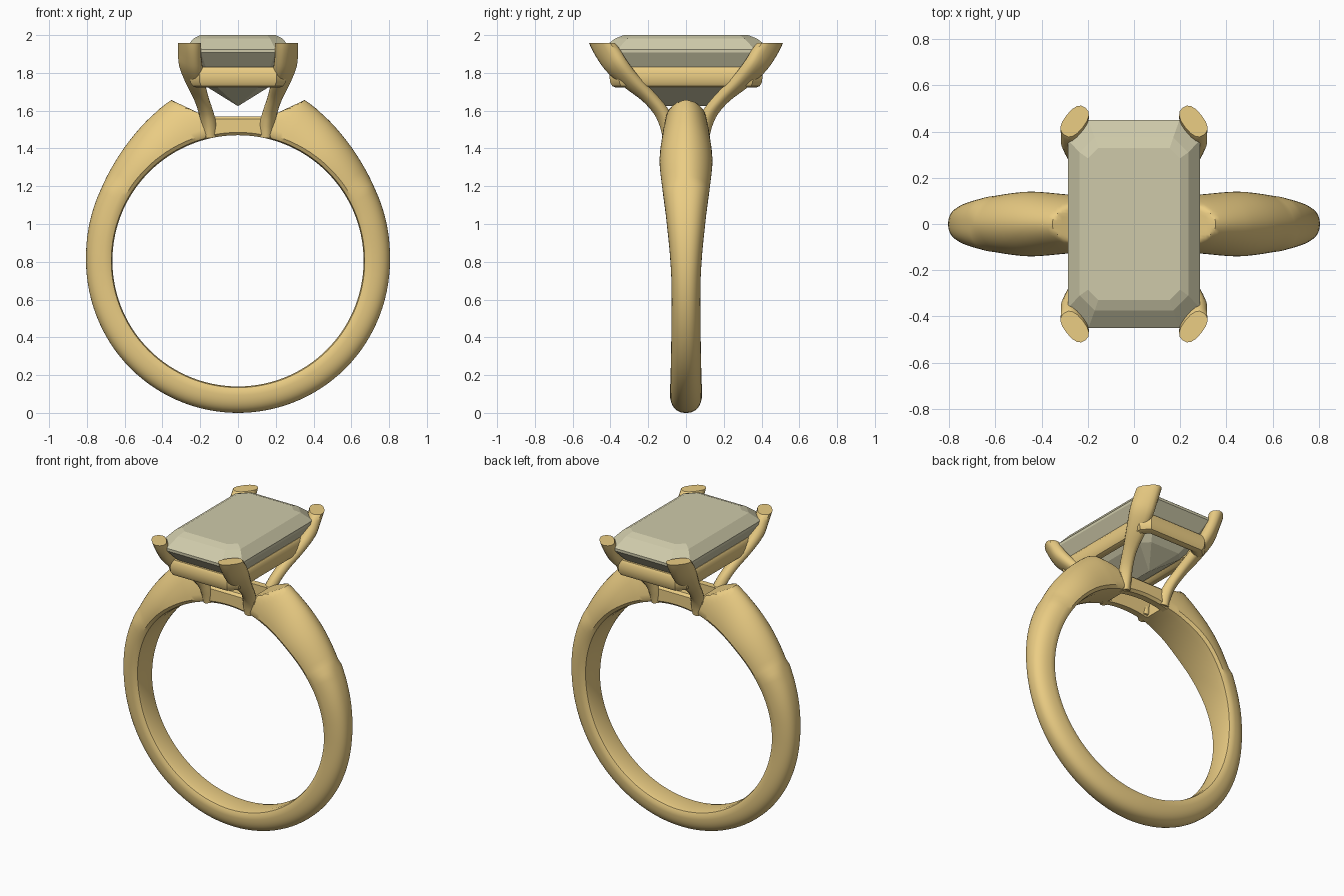
import bpy, bmesh, math
from mathutils import Vector

if "Cube" in bpy.data.objects:
    bpy.data.objects.remove(bpy.data.objects["Cube"])

def material(name, col):
    m = bpy.data.materials.new(name)
    m.diffuse_color = (*col, 1)
    m.use_nodes = True
    m.node_tree.nodes["Principled BSDF"].inputs["Base Color"].default_value = m.diffuse_color
    return m

GOLD = material("gold", (0.83, 0.61, 0.23))
GEM = material("gem", (0.62, 0.59, 0.40))
CZ, RI = 0.805, 0.665          # finger hole centre height and radius

def loft(name, rings, mat, closed=False, smooth=True, mirror=None):
    """Skin a list of equal-length point rings; cap the ends unless closed."""
    bm = bmesh.new()
    vs = [[bm.verts.new(p) for p in r] for r in rings]
    n, k = len(vs), len(vs[0])
    for i in range(n if closed else n - 1):
        a, b = vs[i], vs[(i + 1) % n]
        for j in range(k):
            bm.faces.new((a[j], a[(j + 1) % k], b[(j + 1) % k], b[j]))
    if not closed:
        bm.faces.new(vs[0])
        bm.faces.new(vs[-1])
    bmesh.ops.recalc_face_normals(bm, faces=bm.faces)
    me = bpy.data.meshes.new(name)
    bm.to_mesh(me)
    bm.free()
    ob = bpy.data.objects.new(name, me)
    bpy.context.collection.objects.link(ob)
    me.materials.append(mat)
    bpy.context.view_layer.objects.active = ob
    ob.select_set(True)
    if smooth:
        bpy.ops.object.shade_smooth_by_angle(angle=math.radians(35))
    ob.select_set(False)
    if mirror:
        mod = ob.modifiers.new("mirror", 'MIRROR')
        mod.use_axis = mirror
    return ob

def spline(keys, t):
    """Catmull-Rom through key tuples, t in 0..len-1."""
    i = min(int(t), len(keys) - 2)
    f = t - i
    g = lambda j: Vector(keys[max(0, min(len(keys) - 1, j))])
    a, b, c, d = g(i - 1), g(i), g(i + 1), g(i + 2)
    return 0.5 * (2 * b + (c - a) * f + (2 * a - 5 * b + 4 * c - d) * f**2 + (3 * b - a - 3 * c + d) * f**3)

def lookup(keys, x):
    """Smooth value from (position, value) keys."""
    for i in range(len(keys) - 1):
        if x <= keys[i + 1][0]:
            f = (x - keys[i][0]) / (keys[i + 1][0] - keys[i][0])
            return spline([(k[1], 0) for k in keys], i + f)[0]
    return keys[-1][1]

def polar(deg, r, y):
    a = math.radians(deg)
    return (r * math.sin(a), y, CZ + r * math.cos(a))

# Shank: domed section swept round the finger, shoulders cut by a sloped plane
RADIUS = [(10, .935), (22.4, .922), (30, .895), (40, .863), (51, .836), (62, .819), (90, .805), (135, .805), (180, .805)]
WIDTH = [(10, .115), (22.4, .126), (40, .14), (55, .127), (70, .106), (90, .083), (105, .076), (140, .08), (180, .086)]

def shoulder_cut(deg):
    a = math.radians(deg)
    slope = (1.655 - 1.57) / (0.35 - 0.17)
    den = math.cos(a) - slope * math.sin(a)
    return (1.57 - slope * 0.17 - CZ) / den if 0 < deg < 24 and den > 0 else 9

def shank_ring(deg):
    d = min(deg, 360 - deg)
    ro, w = lookup(RADIUS, d), lookup(WIDTH, d)
    n = 1.9 if d < 60 else 2.4
    base = RI + 0.025
    pts = []
    for j in range(25):
        t = math.pi * j / 24
        c, s = math.cos(t), math.sin(t)
        y = math.copysign(w * abs(c) ** (2 / n), c)
        pts.append((y, min(base + (ro - base) * abs(s) ** (2 / n), shoulder_cut(d))))
    pts += [(-0.9 * w, RI + .006), (-0.6 * w, RI), (0.6 * w, RI), (0.9 * w, RI + .006)]
    return [polar(deg, r, y) for y, r in pts]

angles = [13, 15, 17, 19, 20.5, 21.5, 22.5, 24] + list(range(27, 180, 3))
angles = angles + [180] + [360 - a for a in reversed(angles)]
loft("shank", [shank_ring(a) for a in angles], GOLD)

# Bridge bars joining the shoulders beneath the stone
rings = []
for i in range(13):
    d = -15 + 2.5 * i
    top = 0.765 / math.cos(math.radians(d))
    sec = [(.06, RI), (.10, RI), (.115, RI + .015), (.115, top - .015), (.10, top), (.06, top)]
    rings.append([polar(d, r, y) for y, r in sec])
loft("bridge_bar", rings, GOLD, mirror=(False, True, False))

# Prongs: x, y, z, half width, half thickness
PRONG = [(.148, .085, 1.462, .036, .036), (.155, .10, 1.53, .04, .036), (.172, .135, 1.60, .04, .032),
         (.198, .20, 1.675, .042, .032), (.228, .29, 1.755, .058, .036), (.25, .365, 1.835, .072, .042),
         (.256, .41, 1.90, .074, .042), (.257, .445, 1.958, .075, .044)]
rings = []
last = len(PRONG) - 1
for i in range(last * 4 + 1):
    t = i / 4
    p = spline(PRONG, t)
    c = Vector(p[:3])
    tan = Vector((spline(PRONG, min(t + .1, last)) - spline(PRONG, max(t - .1, 0)))[:3]).normalized()
    f = max(0, (t - last + 1.5) / 1.5)          # level off to a flat top
    tan = tan.lerp(Vector((0, 0, 1)), f).normalized()
    side = Vector((-.62, .78, 0))
    side = (side - tan * side.dot(tan)).normalized()
    out = tan.cross(side)
    ring = []
    for j in range(16):
        u = 2 * math.pi * j / 16
        cu, su = math.cos(u), math.sin(u)
        ring.append(c + side * p[3] * math.copysign(abs(cu) ** .8, cu) + out * p[4] * math.copysign(abs(su) ** .8, su))
    rings.append(ring)
loft("prong", rings, GOLD, mirror=(True, True, False))

def octagon(x, y, c, z):
    """Rectangle with clipped corners."""
    return [(x, y - c, z), (x - c, y, z), (c - x, y, z), (-x, y - c, z),
            (-x, c - y, z), (c - x, -y, z), (x - c, -y, z), (x, c - y, z)]

# Gallery rail: rounded bar under the girdle
SECTION = [(-.07, 1.825), (-.07, 1.745), (-.055, 1.727), (-.035, 1.722), (-.015, 1.73), (-.003, 1.75),
           (0, 1.78), (-.002, 1.815), (-.012, 1.83), (-.06, 1.83)]
loft("gallery_rail", [octagon(.255 + o, .405 + o, .05 + o * .3, z) for o, z in SECTION], GOLD, closed=True)

# Step-cut stone: half x, half y, corner clip, z
STEPS = [(.002, .14, .001, 1.625), (.155, .285, .05, 1.72), (.24, .38, .07, 1.83), (.285, .45, .088, 1.908),
         (.285, .45, .088, 1.925), (.235, .375, .065, 1.982), (.20, .33, .045, 2.0)]
loft("stone", [octagon(*s) for s in STEPS], GEM, smooth=False)
